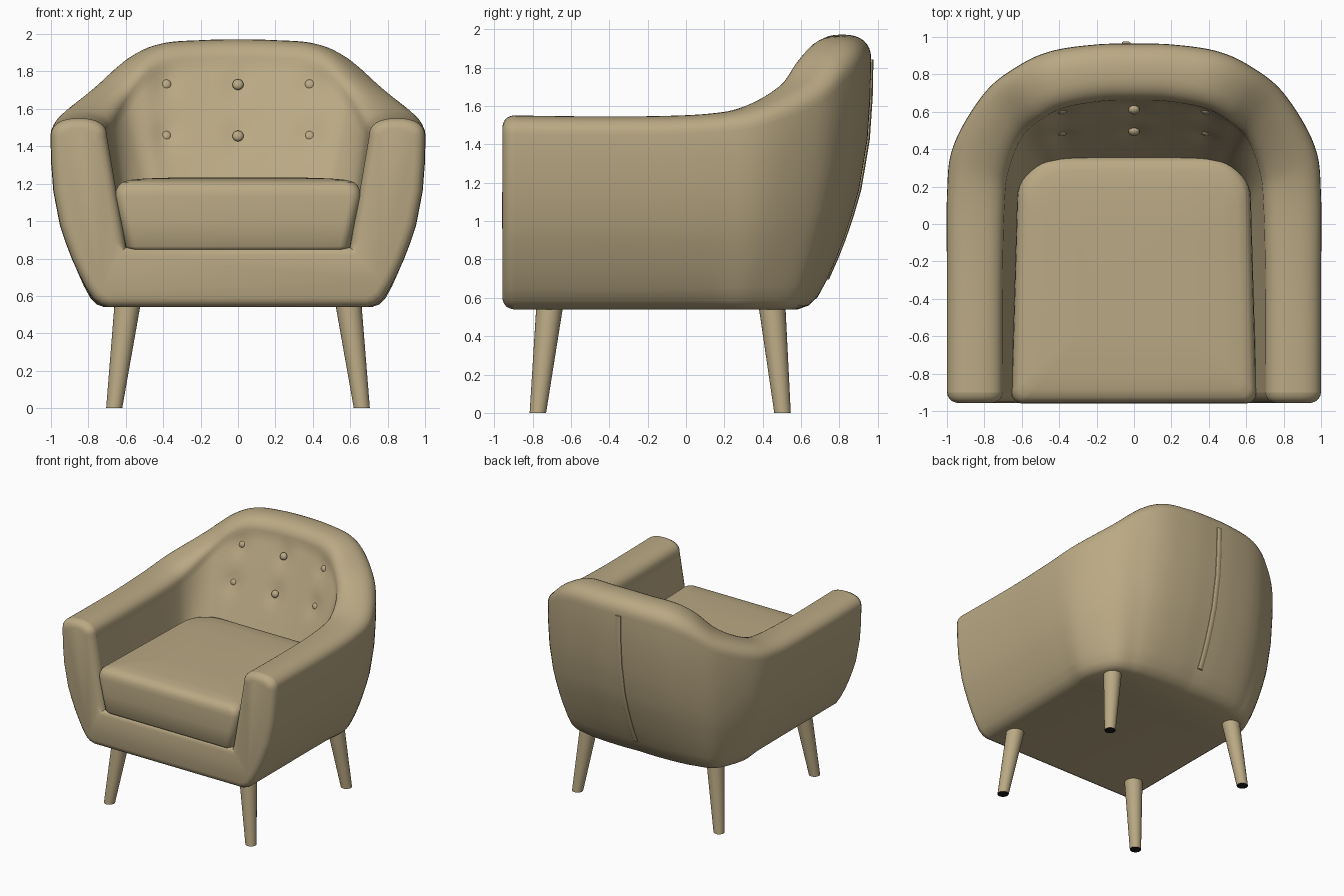
import bpy, bmesh, math
from mathutils import Vector, Matrix

if "Cube" in bpy.data.objects:
    bpy.data.objects.remove(bpy.data.objects["Cube"])


def material(name, rgb):
    m = bpy.data.materials.new(name)
    m.diffuse_color = (*rgb, 1)
    m.use_nodes = True
    m.node_tree.nodes["Principled BSDF"].inputs["Base Color"].default_value = m.diffuse_color
    return m


BEIGE = material("beige fabric", (0.49, 0.395, 0.23))
BLACK = material("black foot pad", (0.01, 0.01, 0.01))


def finish(bm, name, mats=(BEIGE,), angle=40):
    bmesh.ops.recalc_face_normals(bm, faces=bm.faces)
    me = bpy.data.meshes.new(name)
    bm.to_mesh(me)
    bm.free()
    for m in mats:
        me.materials.append(m)
    me.shade_smooth()
    me.set_sharp_from_angle(angle=math.radians(angle))
    ob = bpy.data.objects.new(name, me)
    bpy.context.collection.objects.link(ob)
    return ob


def loft(rings, closed=True, cap_first=False, cap_last=False):
    bm = bmesh.new()
    vs = [[bm.verts.new(p) for p in r] for r in rings]
    n = len(rings[0])
    for a, b in zip(vs, vs[1:]):
        for i in range(n if closed else n - 1):
            j = (i + 1) % n
            bm.faces.new((a[i], a[j], b[j], b[i]))
    if cap_first:
        bm.faces.new(vs[0])
    if cap_last:
        bm.faces.new(vs[-1])
    return bm, vs


# Stations around the shell, right arm front to back centre:
# outer x,y | inner top x,y | inner bottom x,y | height, taper, crown
STATIONS = [
    (1.0, -.90, .70, -.90, .60, -.90, 1.55, 1.0, .10),
    (1.0, -.30, .70, -.30, .60, -.30, 1.545, 1.0, .10),
    (1.0, .15, .69, .10, .60, .00, 1.56, 1.0, .10),
    (.965, .42, .67, .28, .56, .14, 1.61, .9, .11),
    (.80, .70, .60, .46, .44, .20, 1.735, .8, .12),
    (.62, .845, .49, .56, .38, .21, 1.88, 1.0, .13),
    (.44, .925, .37, .62, .32, .22, 1.95, 1.15, .13),
    (.20, .96, .17, .655, .15, .22, 1.968, 1.22, .13),
    (0, .965, 0, .66, 0, .22, 1.972, 1.25, .13),
]
# Outer wall: relative height, inset
WALL = [(0, .31), (.015, .265), (.05, .225), (.12, .185), (.2, .148), (.28, .115),
        (.38, .08), (.48, .05), (.68, .015), (.85, .003)]
BASE = 0.54
BUTTONS = [(x, y, z) for z, y in ((1.73, .61), (1.455, .495)) for x in (-.385, 0, .385)]


def station(t):
    i = min(int(t), len(STATIONS) - 2)
    f = t - i
    get = lambda k: STATIONS[max(0, min(k, len(STATIONS) - 1))]
    out = []
    for a, b, c, d in zip(get(i - 1), get(i), get(i + 1), get(i + 2)):
        out.append(.5 * (2 * b + (c - a) * f + (2 * a - 5 * b + 4 * c - d) * f * f
                         + (3 * b - a - 3 * c + d) * f ** 3))
    return out


def section(t):
    ox, oy, ix, iy, bx, by, h, k, b = station(t)
    o, i, ib = Vector((ox, oy, 0)), Vector((ix, iy, 0)), Vector((bx, by, 0))
    d = (i - o).normalized()
    zt = h - b
    pts = [o + d * inset * k + Vector((0, 0, BASE + s * (zt - BASE))) for s, inset in WALL]
    mid, half = (o + i) / 2, (o - i) / 2
    for j in range(17):  # rounded crown
        c, s = math.cos(math.pi * j / 16), math.sin(math.pi * j / 16)
        pts.append(mid + half * math.copysign(abs(c) ** .83, c)
                   + Vector((0, 0, zt + b * abs(s) ** .83)))
    for j in range(1, 21):  # inner wall with tufted dents
        f = j / 20
        p = i.lerp(ib, f) + Vector((0, 0, zt + (.86 - zt) * f))
        for x, y, z in BUTTONS:
            if p.y > .3:
                q = ((p.x - x) ** 2 + (p.z - z) ** 2) / .07 ** 2
                p.y += .02 * math.exp(-q)
        pts.append(p)
    return pts


def flip(pts):
    return [Vector((-p.x, p.y, p.z)) for p in pts]


# Wraparound shell: arms and back
N = 64
half = [section(8 * j / N) for j in range(N + 1)]
for p in half[-1]:
    p.x = 0
bm, vs = loft(half + [flip(r) for r in reversed(half[:-1])], closed=False)
bm.faces.new([r[0] for r in vs])  # underside
finish(bm, "arm_and_back_shell")

# U-shaped front panel with soft edge
outline = half[0] + flip(reversed(half[0]))


def inset_outline(d, y):
    res = []
    n = len(outline)
    for k in range(n):
        a, b, c = outline[k - 1], outline[k], outline[(k + 1) % n]
        t = ((b - a).normalized() + (c - b).normalized()).normalized()
        res.append(Vector((b.x - t.z * d, y, b.z + t.x * d)))
    return res


rings = [inset_outline(d, y) for d, y in
         ((0, -.90), (.004, -.918), (.014, -.936), (.03, -.949), (.055, -.957))]
bm, _ = loft(rings, cap_last=True)
finish(bm, "front_panel")

# Seat cushion: rounded plan stacked in insets
plan = []
for cx, cy, r, a0 in ((.595, -.90, .06, -90), (.40, .135, .225, 0),
                      (-.40, .135, .225, 90), (-.595, -.90, .06, 180)):
    for j in range(11):
        a = math.radians(a0 + 9 * j)
        plan.append((cx + r * math.cos(a), cy + r * math.sin(a)))
rings = []
for z, dx, dy in ((.84, .10, .05), (.848, .07, .02), (.865, .055, .008), (1.0, .03, 0),
                  (1.13, 0, 0), (1.165, .004, .004), (1.19, .015, .015), (1.208, .035, .035),
                  (1.22, .075, .075), (1.228, .16, .16), (1.234, .35, .35)):
    rings.append([Vector((x * (1 - dx / .655), -.3 + (y + .3) * (1 - dy / .66), z))
                  for x, y in plan])
bm, _ = loft(rings, cap_first=True, cap_last=True)
finish(bm, "seat_cushion")

# Tufting buttons
for n, (x, y, z) in enumerate(BUTTONS):
    bm = bmesh.new()
    bmesh.ops.create_uvsphere(bm, u_segments=20, v_segments=12, radius=.03,
                              matrix=Matrix.Translation((x, y, z))
                              @ Matrix.Rotation(math.radians(65), 4, 'X')
                              @ Matrix.Diagonal((1, 1, .75, 1)))
    finish(bm, f"back_button_{n + 1}")

# Raised zip strip down the back
rings = []
centre = half[-1][:len(WALL) + 1]
for p in centre[3:]:
    rings.append([Vector((x, p.y + dy, p.z)) for x, dy in
                  ((-.065, -.02), (-.065, .006), (-.055, .012), (-.03, .012),
                   (-.02, .006), (-.02, -.02))])
bm, _ = loft(rings, cap_first=True, cap_last=True)
finish(bm, "back_zip_strip")


# Splayed tapered legs
def leg(name, side, y_foot, y_top):
    rings = []
    for z, f, r in ((0, 0, .043), (.56, 1, .07)):
        cx, cy = side * (.662 - .072 * f), y_foot + (y_top - y_foot) * f
        rings.append([Vector((cx + r * math.cos(a), cy + r * math.sin(a), z))
                      for a in (math.tau * j / 28 for j in range(28))])
    bm, _ = loft(rings, cap_first=True, cap_last=True)
    for f in bm.faces:
        if f.calc_center_median().z < .01:
            f.material_index = 1
    finish(bm, name, (BEIGE, BLACK))


for side, word in ((1, "right"), (-1, "left")):
    leg(f"front_leg_{word}", side, -.772, -.71)
    leg(f"rear_leg_{word}", side, .503, .448)
